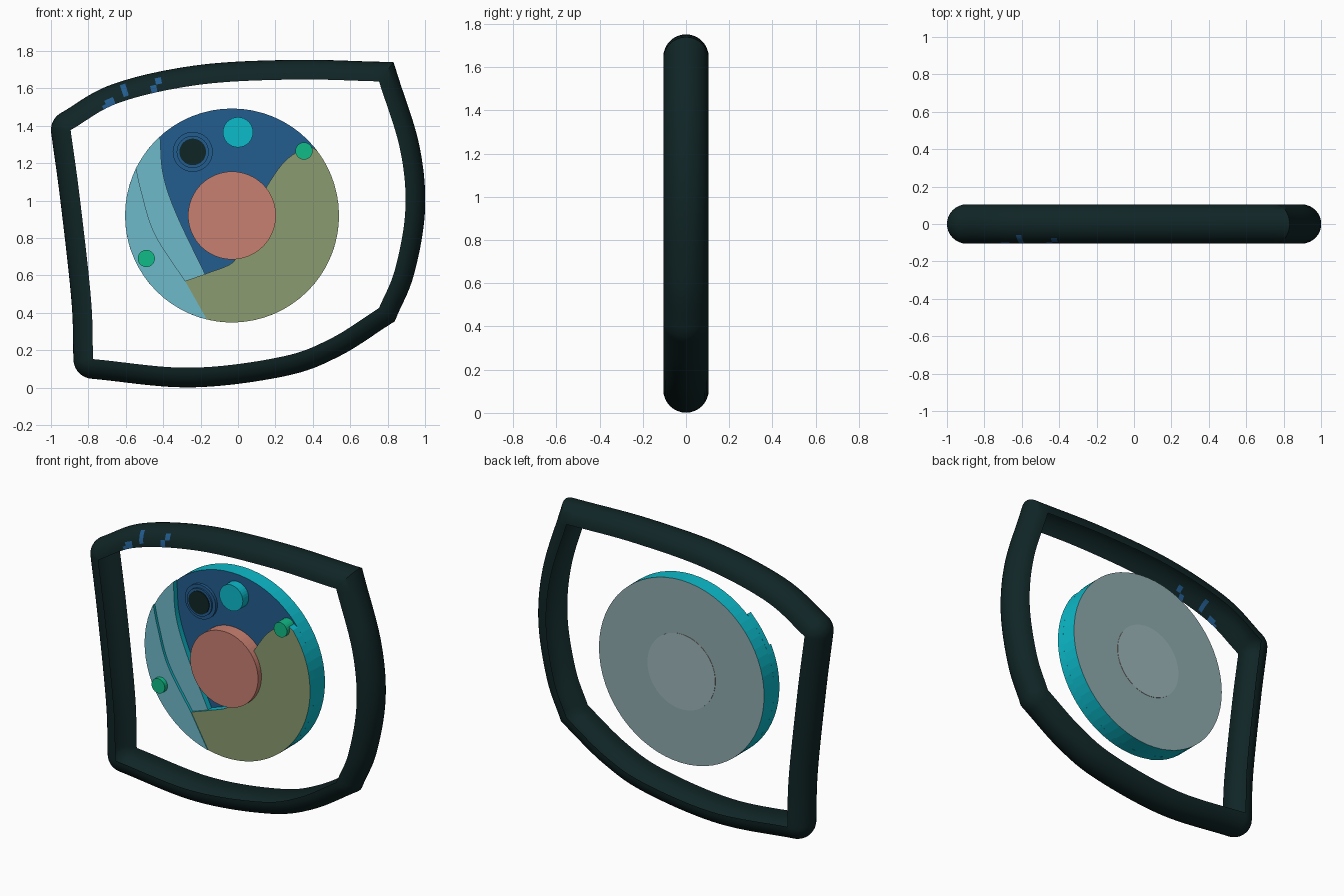
import bpy, bmesh, math
from mathutils import Vector

if "Cube" in bpy.data.objects:
    bpy.data.objects.remove(bpy.data.objects["Cube"])


def material(name, r, g, b):
    lin = [((c / 255 + 0.055) / 1.055) ** 2.4 if c > 10 else c / 255 / 12.92 for c in (r, g, b)]
    m = bpy.data.materials.new(name)
    m.diffuse_color = (*lin, 1)
    m.use_nodes = True
    m.node_tree.nodes["Principled BSDF"].inputs["Base Color"].default_value = m.diffuse_color
    return m


DARK = material("dark green black", 16, 37, 38)
BLUE = material("deep blue", 34, 92, 143)
TEAL = material("pale teal", 111, 186, 202)
OLIVE = material("olive", 139, 155, 112)
SALMON = material("salmon", 201, 128, 113)
CYAN = material("cyan", 12, 187, 203)
GREEN = material("green", 17, 187, 134)
GREY = material("blue grey", 142, 170, 174)
PALE = material("light blue grey", 158, 183, 186)


def finish(name, bm, mats, angle=None):
    me = bpy.data.meshes.new(name)
    bm.to_mesh(me)
    bm.free()
    for m in mats:
        me.materials.append(m)
    if angle:
        me.polygons.foreach_set("use_smooth", [True] * len(me.polygons))
        me.set_sharp_from_angle(angle=math.radians(angle))
    ob = bpy.data.objects.new(name, me)
    bpy.context.collection.objects.link(ob)
    return ob


def curve(pts, n):
    """Smooth path through the given points."""
    p = [Vector(q) for q in pts]
    p = [2 * p[0] - p[1]] + p + [2 * p[-1] - p[-2]]
    out = []
    for i in range(1, len(p) - 2):
        a, b, c, d = p[i - 1:i + 3]
        for k in range(n):
            t = k / n
            out.append(0.5 * (2 * b + (c - a) * t + (2 * a - 5 * b + 4 * c - d) * t * t
                              + (3 * b - a - 3 * c + d) * t ** 3))
    return out + [p[-2]]


def prism(name, pts, front, back, mats):
    """Outline in x/z pushed through y; mats = front, side, back."""
    bm = bmesh.new()
    a = [bm.verts.new((p[0], front, p[1])) for p in pts]
    b = [bm.verts.new((p[0], back, p[1])) for p in pts]
    n = len(pts)
    bm.faces.new(a)
    bm.faces.new(b[::-1]).material_index = 2
    for i in range(n):
        bm.faces.new((a[i], b[i], b[(i + 1) % n], a[(i + 1) % n])).material_index = 1
    bmesh.ops.recalc_face_normals(bm, faces=bm.faces)
    bmesh.ops.triangulate(bm, faces=[f for f in bm.faces if len(f.verts) > 4])
    return finish(name, bm, mats)


def arc(c, r, a0, a1, n):
    return [Vector((c[0] + r * math.cos(math.radians(a0 + (a1 - a0) * i / n)),
                    c[1] + r * math.sin(math.radians(a0 + (a1 - a0) * i / n)))) for i in range(n + 1)]


def knob(name, c, r, front, back, mats, n=32):
    return prism(name, arc(c, r, 0, 360, n)[:-1], front, back, mats)


# Outer frame: open half-round rim swept around a warped four-sided outline
RAD, STEPS = 0.105, 16
sides = [
    [(-0.895, 1.377), (-0.63, 1.525), (-0.2, 1.62), (0.3, 1.647), (0.754, 1.637)],
    [(0.754, 1.637), (0.866, 1.276), (0.895, 0.955), (0.84, 0.634), (0.754, 0.425)],
    [(0.754, 0.425), (0.492, 0.26), (0.225, 0.163), (-0.257, 0.106), (-0.775, 0.152)],
    [(-0.775, 0.152), (-0.786, 0.473), (-0.845, 1.008), (-0.895, 1.377)],
]
paths = []
for s in sides:
    p = curve(s, 14)
    norms = []
    for i in range(len(p)):
        d = (p[min(i + 1, len(p) - 1)] - p[max(i - 1, 0)]).normalized()
        norms.append(Vector((-d.y, d.x)))
    paths.append(list(zip(p, norms)))

rail = []
for k, path in enumerate(paths):
    rail += path[1:-1]
    corner, n0, n1 = path[-1][0], path[-1][1], paths[(k + 1) % 4][0][1]
    if k < 2:      # right-hand corners are sharp
        m = (n0 + n1).normalized()
        rail.append((corner, m / m.dot(n0)))
    else:          # left-hand corners are round
        a0 = math.atan2(n0.y, n0.x)
        turn = (a0 - math.atan2(n1.y, n1.x)) % (2 * math.pi)
        for i in range(11):
            a = a0 - turn * i / 10
            rail.append((corner, Vector((math.cos(a), math.sin(a)))))

bm = bmesh.new()
rings = []
for p, n in rail:
    ring = []
    for j in range(STEPS + 1):
        t = math.pi * j / STEPS
        q = p + n * RAD * math.sin(t)
        ring.append(bm.verts.new((q.x, -RAD * math.cos(t), q.y)))
    rings.append(ring)
# small blue flecks on the front of the top bar: centre x, half width, arc steps
flecks = [(-0.69, 0.03, 0, 2), (-0.605, 0.016, 1, 5), (-0.44, 0.016, 0, 4)]
for i, a in enumerate(rings):
    b = rings[(i + 1) % len(rings)]
    for j in range(STEPS):
        f = bm.faces.new((a[j], b[j], b[j + 1], a[j + 1]))
        c = f.calc_center_median()
        if c.z > 1.3 and any(abs(c.x - x) < w and lo <= j < hi for x, w, lo, hi in flecks):
            f.material_index = 1
finish("frame_rim", bm, [DARK, BLUE], 35)

# Central disc
C, R = (-0.032, 0.92), 0.572
BASE = -0.01
knob("disc_base", C, R, BASE, 0.09, [BLUE, CYAN, GREY], 64)

# Raised plates on the disc front
inner = curve([(-0.417, 1.345), (-0.4, 1.14), (-0.33, 0.93), (-0.176, 0.607)], 8)
outer = curve([(-0.545, 1.174), (-0.513, 1.035), (-0.444, 0.82), (-0.283, 0.57)], 8)
foot = Vector((-0.283, 0.57))
prism("teal_strip", inner + outer[::-1] + arc(C, R, 153.6, 132, 6)[1:-1], -0.045, BASE,
      [TEAL, CYAN, CYAN])
prism("teal_side_plate", outer + arc(C, R, 256.4, 153.6, 20)[:-1], -0.062, BASE,
      [TEAL, CYAN, CYAN])
low = curve([(-0.176, 0.607), (-0.03, 0.667), (0.0, 0.75)], 6)
high = curve([(0.13, 1.02), (0.155, 1.077), (0.25, 1.21), (0.374, 1.297)], 6)
prism("olive_plate", [foot] + low + high + arc(C, R, 42.9, -103.6, 28)[1:], -0.058, BASE,
      [OLIVE, CYAN, CYAN])

# Centre hub, running through to the back
knob("centre_hub", C, 0.235, -0.092, 0.092, [SALMON, SALMON, PALE], 64)

# Round details
eye = (-0.242, 1.26)
knob("eye_ring_outer", eye, 0.107, -0.028, BASE, [BLUE] * 3)
knob("eye_ring_inner", eye, 0.086, -0.038, BASE, [BLUE] * 3)
knob("eye_pupil", eye, 0.071, -0.043, BASE, [DARK] * 3)
knob("cyan_knob", (0.0, 1.365), 0.081, -0.068, BASE, [CYAN] * 3)
knob("green_stud_right", (0.353, 1.265), 0.046, -0.085, BASE, [GREEN] * 3, 24)
knob("green_stud_left", (-0.49, 0.69), 0.046, -0.09, BASE, [GREEN] * 3, 24)
